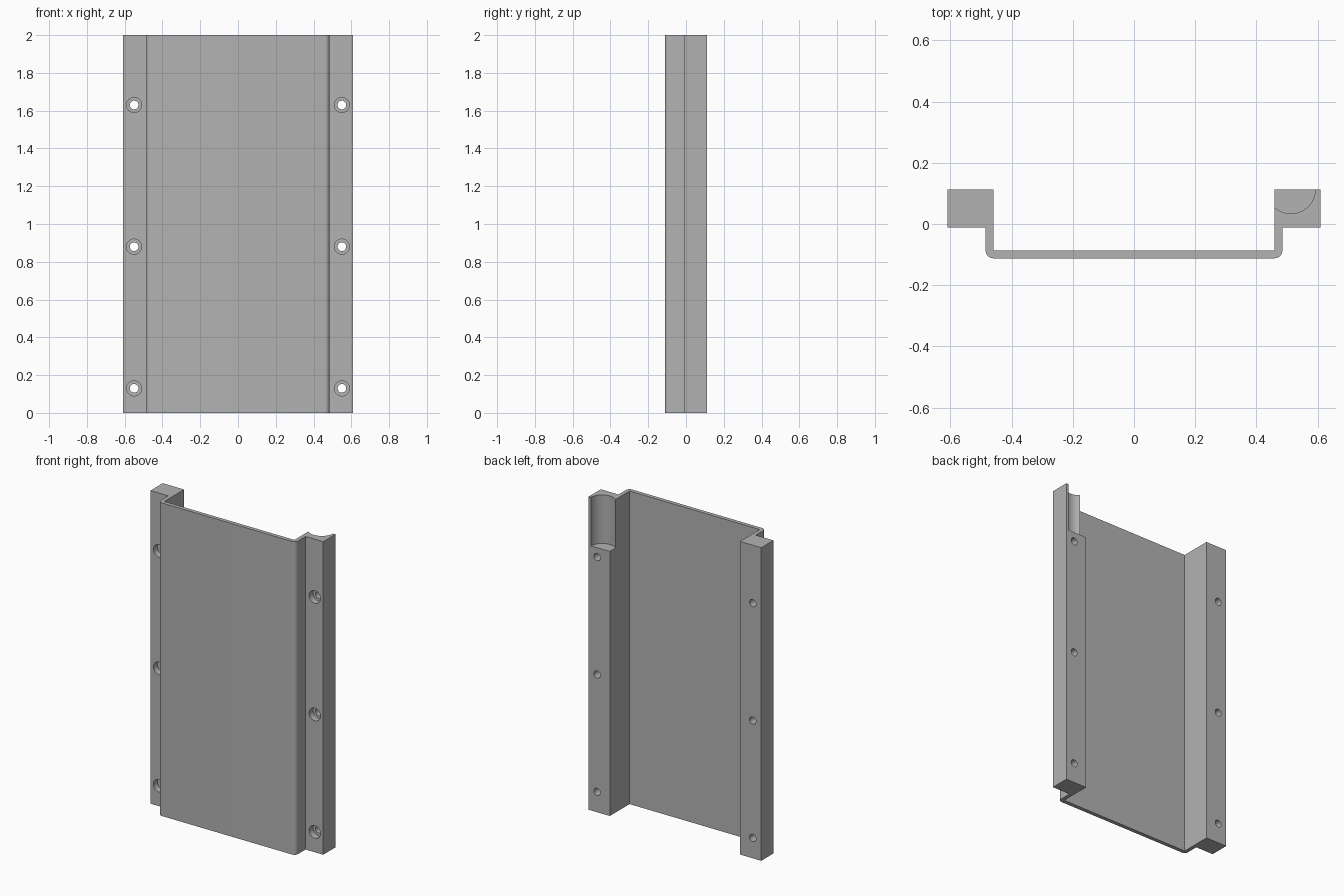
import bpy, bmesh
from math import sin, cos, pi, radians

cube = bpy.data.objects.get("Cube")
if cube:
    bpy.data.objects.remove(cube, do_unlink=True)

HEIGHT = 2.0
OUT, WALL, INNER = 0.61, 0.485, 0.46       # half widths of flanges and channel
BACK, SHOULDER = 0.112, -0.011             # flange depth range
FLOOR, FRONT = -0.087, -0.112              # panel thickness range
R = 0.025                                  # outer corner rounding

grey = bpy.data.materials.new("plain grey")
grey.use_nodes = True
grey.diffuse_color = (0.45, 0.45, 0.45, 1)
grey.node_tree.nodes["Principled BSDF"].inputs["Base Color"].default_value = grey.diffuse_color

# Channel with two mounting flanges: half profile, mirrored and extruded
corner = [(WALL - R + R * cos(a), FRONT + R - R * sin(a))
          for a in [i * pi / 16 for i in range(9)]]
half = [(INNER, FLOOR), (INNER, BACK), (OUT, BACK), (OUT, SHOULDER), (WALL, SHOULDER)] + corner
profile = half + [(-x, y) for x, y in reversed(half)]

bm = bmesh.new()
face = bm.faces.new([bm.verts.new((x, y, 0)) for x, y in profile])
top = bmesh.ops.extrude_face_region(bm, geom=[face])["geom"]
bmesh.ops.translate(bm, vec=(0, 0, HEIGHT),
                    verts=[v for v in top if isinstance(v, bmesh.types.BMVert)])
bmesh.ops.recalc_face_normals(bm, faces=bm.faces)
mesh = bpy.data.meshes.new("channel_panel")
bm.to_mesh(mesh)
bm.free()
panel = bpy.data.objects.new("channel_panel", mesh)
bpy.context.collection.objects.link(panel)
mesh.materials.append(grey)


def cut(radius, depth, location, rotation=(0, 0, 0), sides=32):
    """Subtract a cylinder from the panel."""
    bpy.ops.mesh.primitive_cylinder_add(vertices=sides, radius=radius, depth=depth,
                                        location=location, rotation=rotation)
    cutter = bpy.context.object
    cutter.name = "cutter"
    cutter.hide_render = True
    cutter.data.materials.append(grey)
    mod = panel.modifiers.new("cut", "BOOLEAN")
    mod.operation = "DIFFERENCE"
    mod.solver = "EXACT"
    mod.object = cutter
    bpy.context.view_layer.objects.active = panel
    bpy.ops.object.modifier_apply(modifier=mod.name)
    bpy.data.objects.remove(cutter, do_unlink=True)


# Rounded pocket at the top of the left flange, open to the back
cut(0.08, 0.4, (0.513, 0.114, 1.89), sides=64)

# Counterbored screw holes
for x in (-0.55, 0.55):
    for z in (0.13, 0.88, 1.63):
        cut(0.023, 0.4, (x, 0.05, z), (pi / 2, 0, 0))
        cut(0.04, 0.1, (x, SHOULDER - 0.01, z), (pi / 2, 0, 0))

bpy.ops.object.select_all(action="DESELECT")
panel.select_set(True)
bpy.context.view_layer.objects.active = panel
bpy.ops.object.shade_smooth_by_angle(angle=radians(30))
